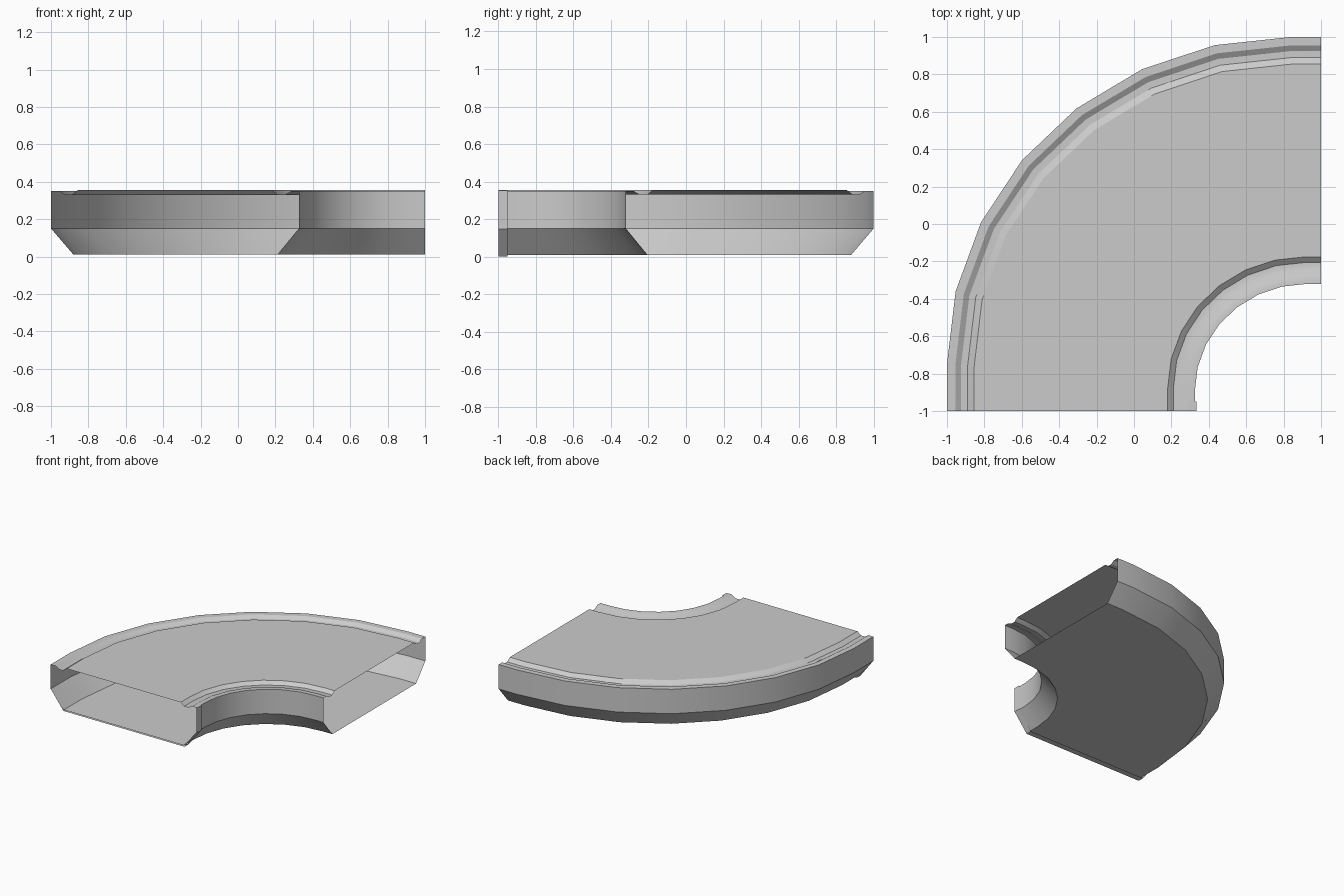
import bpy, bmesh
from math import sin, cos, radians
from mathutils import Vector

cube = bpy.data.objects.get("Cube")
if cube:
    bpy.data.objects.remove(cube)

# Single concrete grey
grey = bpy.data.materials.new("concrete_grey")
grey.use_nodes = True
colour = (0.6, 0.6, 0.6, 1)
grey.diffuse_color = colour
grey.node_tree.nodes["Principled BSDF"].inputs["Base Color"].default_value = colour

STEPS = 7
OUTER_X, INNER_X = -1.0, 0.325


def bend_path(t):
    """Plan path through the bend: t = 0 on the outer wall, 1 on the inner wall."""
    outer_c, inner_c = Vector((0.84, -0.75)), Vector((0.925, -0.895))
    outer_r, inner_r = Vector((1.84, 1.75)), Vector((0.6, 0.575))
    c, r = outer_c.lerp(inner_c, t), outer_r.lerp(inner_r, t)
    arc = []
    for i in range(STEPS + 1):
        a = radians(90 * i / STEPS)
        arc.append((c.x - r.x * cos(a), c.y + r.y * sin(a)))
    return [(arc[0][0], -1)] + arc + [(1, arc[-1][1])]


def loft(name, columns, closed):
    """Skin a grid of points given as one column per profile point."""
    bm = bmesh.new()
    grid = [[bm.verts.new(p) for p in col] for col in columns]
    pairs = list(zip(grid, grid[1:]))
    if closed:
        pairs.append((grid[-1], grid[0]))
    for a, b in pairs:
        for j in range(len(a) - 1):
            bm.faces.new((a[j], a[j + 1], b[j + 1], b[j]))
    mesh = bpy.data.meshes.new(name)
    bm.to_mesh(mesh)
    bm.free()
    mesh.materials.append(grey)
    obj = bpy.data.objects.new(name, mesh)
    bpy.context.collection.objects.link(obj)
    bpy.ops.object.select_all(action="DESELECT")
    obj.select_set(True)
    bpy.context.view_layer.objects.active = obj
    bpy.ops.object.shade_smooth_by_angle(angle=radians(30))
    return obj


# Hollow curved deck with kerbs and gutters, open at both ends
profile = [
    (-0.88, 0.01), (-1, 0.15), (-1, 0.35), (-0.955, 0.35), (-0.925, 0.33),
    (-0.89, 0.33), (-0.855, 0.355), (0.18, 0.355), (0.21, 0.33), (0.25, 0.33),
    (0.285, 0.35), (INNER_X, 0.35), (INNER_X, 0.15), (0.21, 0.01),
]
columns = []
for x, z in profile:
    t = (x - OUTER_X) / (INNER_X - OUTER_X)
    columns.append([(px, py, z) for px, py in bend_path(t)])
loft("curved_road_deck", columns, True)

# Thin joint band wrapped under the front end
band = [
    (-0.99, 0.138), (-0.885, 0), (0.215, 0), (0.333, 0.148), (0.333, 0.352),
    (0.29, 0.352),
]
loft("front_joint_band", [[(x, -1, z), (x, -0.95, z)] for x, z in band], False)
